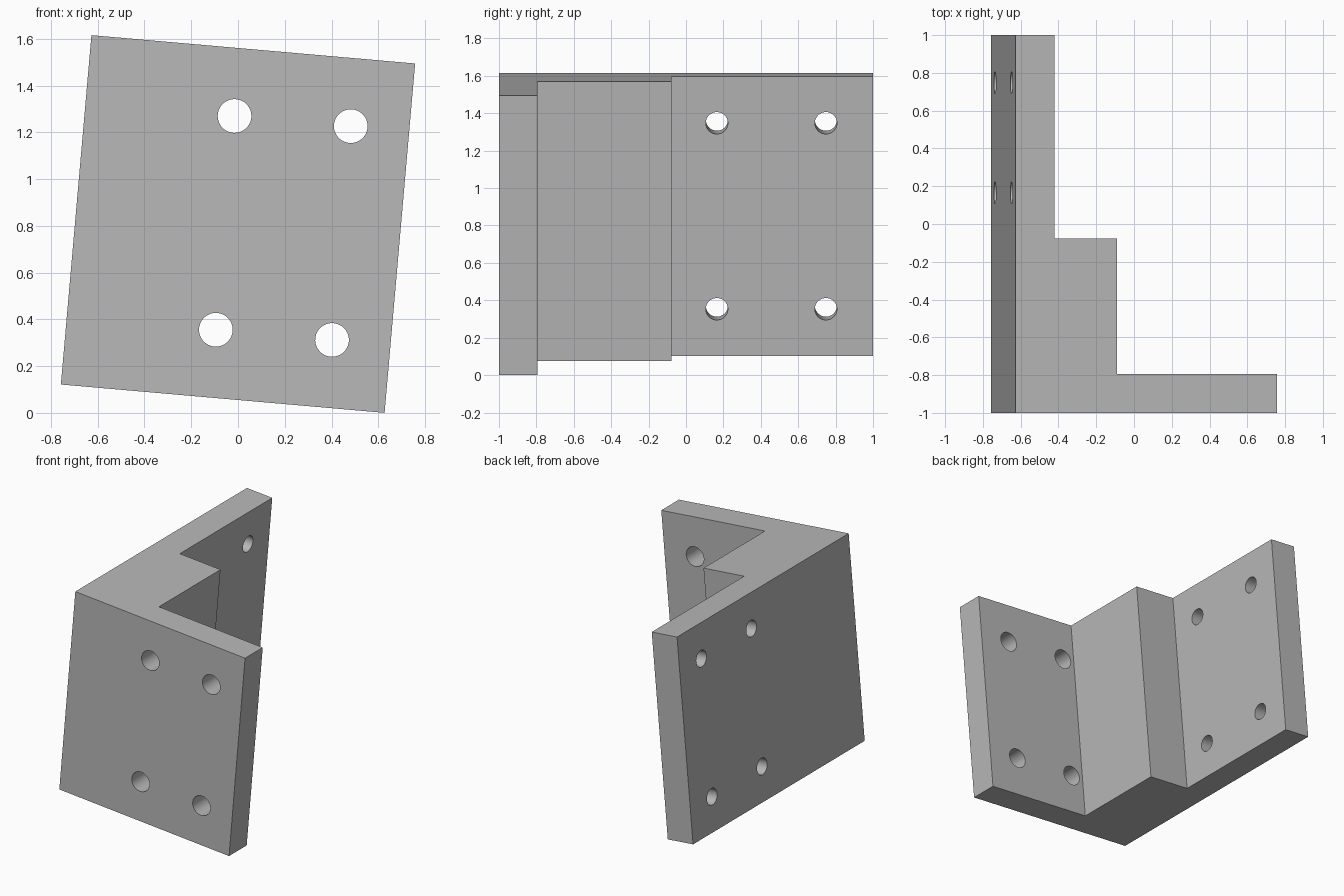
import bpy, bmesh, math
from mathutils import Matrix, Vector

cube = bpy.data.objects.get("Cube")
if cube:
    bpy.data.objects.remove(cube, do_unlink=True)

WIDTH, HEIGHT = 1.39, 1.5
PLATE, BLOCK = 0.207, 0.54
LEFT = -WIDTH / 2
TILT = Matrix.Translation((0, 0, 0.808)) @ Matrix.Rotation(math.radians(5), 4, 'Y')

# Single plain grey
grey = bpy.data.materials.new("plain grey")
grey.use_nodes = True
color = (0.48, 0.48, 0.48, 1)
grey.diffuse_color = color
grey.node_tree.nodes["Principled BSDF"].inputs["Base Color"].default_value = color


def make_object(name, bm):
    bmesh.ops.recalc_face_normals(bm, faces=bm.faces)
    mesh = bpy.data.meshes.new(name)
    bm.to_mesh(mesh)
    bm.free()
    mesh.materials.append(grey)
    obj = bpy.data.objects.new(name, mesh)
    bpy.context.collection.objects.link(obj)
    obj.matrix_world = TILT
    return obj


def add_hole(bm, center, radius, axis):
    turn = Vector((0, 0, 1)).rotation_difference(Vector(axis)).to_matrix().to_4x4()
    bmesh.ops.create_cone(bm, cap_ends=True, segments=48, radius1=radius, radius2=radius,
                          depth=PLATE * 2, matrix=Matrix.Translation(center) @ turn)


# Stepped angle bracket: plan profile extruded upwards
profile = [(LEFT, -1), (-LEFT, -1), (-LEFT, -0.794), (LEFT + BLOCK, -0.794),
           (LEFT + BLOCK, -0.077), (LEFT + PLATE, -0.077), (LEFT + PLATE, 1), (LEFT, 1)]
bm = bmesh.new()
base = bm.faces.new([bm.verts.new((x, y, -HEIGHT / 2)) for x, y in profile])
top = bmesh.ops.extrude_face_region(bm, geom=[base])
bmesh.ops.translate(bm, vec=(0, 0, HEIGHT),
                    verts=[v for v in top["geom"] if isinstance(v, bmesh.types.BMVert)])
bracket = make_object("angle_bracket", bm)

# Bolt holes: four through the front plate, four through the side plate
bm = bmesh.new()
for side in (-1, 1):
    for x in (-0.055, 0.444):
        add_hole(bm, (x, -1 + PLATE / 2, side * 0.459), 0.072, (0, 1, 0))
    for y in (0.165, 0.748):
        add_hole(bm, (LEFT + PLATE / 2, y, side * 0.499), 0.059, (1, 0, 0))
cutter = make_object("bolt_hole_cutter", bm)
cutter.hide_render = True

cut = bracket.modifiers.new("bolt_holes", 'BOOLEAN')
cut.operation = 'DIFFERENCE'
cut.solver = 'EXACT'
cut.object = cutter
bpy.context.view_layer.update()
bpy.ops.object.select_all(action='DESELECT')
bracket.select_set(True)
bpy.context.view_layer.objects.active = bracket
bpy.ops.object.modifier_apply(modifier=cut.name)
bpy.data.objects.remove(cutter, do_unlink=True)
bpy.ops.object.shade_smooth_by_angle(angle=math.radians(30))
